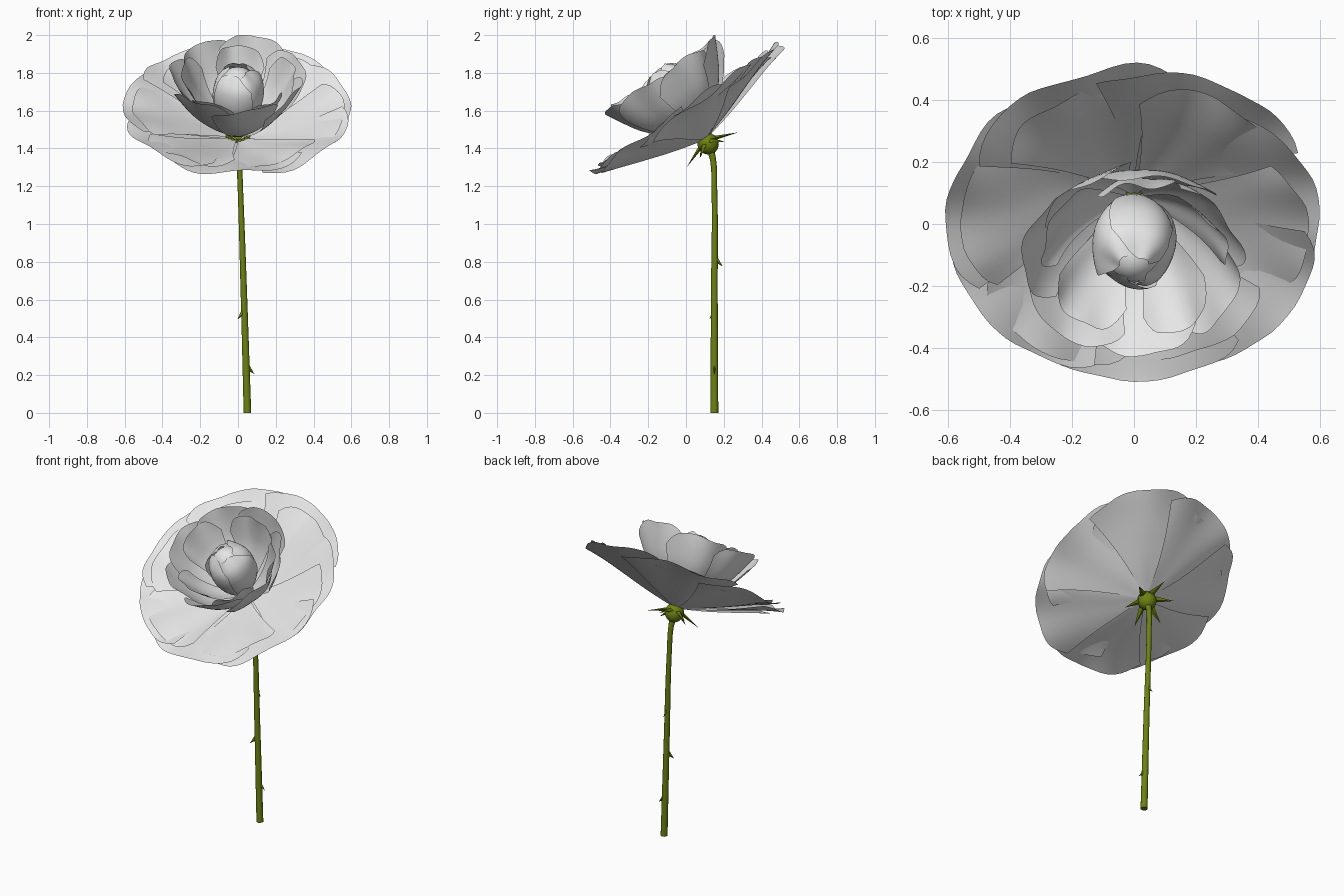
import bpy, bmesh, math, random
from mathutils import Matrix, Vector

random.seed(4)
cube = bpy.data.objects.get("Cube")
if cube:
    bpy.data.objects.remove(cube)

# Flower frame: local z runs along the tilted bloom axis
BLOOM = Matrix.Translation((0, 0.1, 1.45)) @ Matrix.Rotation(math.radians(34), 4, 'X')


def material(name, rgb):
    mat = bpy.data.materials.new(name)
    mat.use_nodes = True
    mat.diffuse_color = (*rgb, 1)
    mat.node_tree.nodes["Principled BSDF"].inputs["Base Color"].default_value = (*rgb, 1)
    return mat


PETAL = material("petal_white", (0.8, 0.8, 0.8))
GREEN = material("stem_green", (0.15, 0.22, 0.006))


def finish(name, bm, mat, matrix=None, smooth=True):
    if matrix:
        bm.transform(matrix)
    mesh = bpy.data.meshes.new(name)
    bm.to_mesh(mesh)
    bm.free()
    mesh.materials.append(mat)
    for face in mesh.polygons:
        face.use_smooth = smooth
    obj = bpy.data.objects.new(name, mesh)
    bpy.context.collection.objects.link(obj)
    return obj


def along(profile, t):
    """Smooth point on a (radius, height) profile, t from 0 to 1."""
    n = len(profile) - 1
    i = min(int(t * n), n - 1)
    f = t * n - i
    p0, p1, p2, p3 = (Vector(profile[min(max(k, 0), n)]) for k in range(i - 1, i + 3))
    return (p1 * 2 + (p2 - p0) * f + (p0 * 2 - p1 * 5 + p2 * 4 - p3) * f * f
            + (p1 * 3 - p0 - p2 * 3 + p3) * f ** 3) / 2


def petal(name, profile, azimuth, half, normal, size=1, lift=0.02, ruffle=0.012, trim=0.15, base=0.8):
    """A curved sheet that wraps part of the way round the bloom axis."""
    cols, rows = 20, 14
    phase = random.uniform(0, 6)
    bm = bmesh.new()
    grid = []
    for j in range(rows + 1):
        v = j / rows
        line = []
        for i in range(cols + 1):
            u = 2 * i / cols - 1
            edge = 1 - trim * abs(u) ** 3 + 0.013 * math.sin(9 * u + phase)
            r, h = along(profile, min(v * edge, 1)) * size
            wave = lift * u * v + ruffle * v ** 4 * math.sin(6 * u + phase * 2)
            wave += 0.006 * v * math.cos(4 * u + phase)
            r += normal[0] * wave
            h += normal[1] * wave
            a = azimuth + u * half * (base + (1 - base) * v)
            line.append(bm.verts.new((r * math.cos(a), r * math.sin(a), h)))
        grid.append(line)
    for lo, hi in zip(grid, grid[1:]):
        for i in range(cols):
            bm.faces.new((lo[i], lo[i + 1], hi[i + 1], hi[i]))
    return finish(name, bm, PETAL, BLOOM)


def whorl(name, count, profile, half, normal, start=0, sizes=(1, 1), **shape):
    for k in range(count):
        petal(f"{name}_{k + 1}", profile, math.radians(start) + k * math.tau / count,
              math.radians(half), normal, size=random.uniform(*sizes), **shape)


# Wide open outer petals, two overlapping rings
outer = [(0.02, 0.0), (0.18, 0.045), (0.34, 0.1), (0.48, 0.15), (0.61, 0.19)]
whorl("outer_petal", 7, outer, 38, (-0.3, 0.95), start=-90, sizes=(0.98, 1.02), lift=0.025, trim=0.1)
upper = [(r, h + 0.02) for r, h in outer]
whorl("upper_outer_petal", 6, upper, 33, (-0.3, 0.95), start=-65, sizes=(0.86, 0.94), lift=0.02)

# Cup of inner petals
cup = [(0.035, 0.035), (0.16, 0.13), (0.255, 0.23), (0.315, 0.33), (0.36, 0.425)]
whorl("cup_petal", 7, cup, 36, (-0.8, 0.6), start=-80, sizes=(0.95, 1.0), trim=0.22, ruffle=0.008)
tight_cup = [(r * 0.9, h + 0.012) for r, h in cup]
whorl("inner_cup_petal", 5, tight_cup, 30, (-0.8, 0.6), start=-54, sizes=(0.9, 0.96), trim=0.25, ruffle=0.008)

# Closed bud: rounded core wrapped in overlapping petals
bud = [(0.02, 0.05), (0.085, 0.13), (0.125, 0.22), (0.136, 0.3), (0.115, 0.385), (0.05, 0.445)]
whorl("bud_petal", 4, bud, 62, (1, 0.1), start=-120, sizes=(0.97, 1.01), lift=0.012,
      ruffle=0.003, trim=0.22, base=1)
bm = bmesh.new()
bmesh.ops.create_uvsphere(bm, u_segments=20, v_segments=12, radius=1)
bm.transform(Matrix.Translation((0, 0, 0.28)) @ Matrix.Diagonal((0.115, 0.115, 0.165, 1)))
finish("bud_core", bm, PETAL, BLOOM)

# Ring of stamens round the base of the bud
bm = bmesh.new()
for k in range(18):
    a = k * math.tau / 18
    spot = Vector((0.058 * math.cos(a), 0.058 * math.sin(a), 0.028))
    bmesh.ops.create_icosphere(bm, subdivisions=1, radius=0.012, matrix=Matrix.Translation(spot))
finish("stamens", bm, GREEN, BLOOM)

# Calyx bulb under the petals
bm = bmesh.new()
bmesh.ops.create_uvsphere(bm, u_segments=14, v_segments=10, radius=1)
bm.transform(Matrix.Translation((0, 0, -0.03)) @ Matrix.Diagonal((0.056, 0.056, 0.058, 1)))
finish("calyx", bm, GREEN, BLOOM)


def spike(name, root, tip, width, thick, matrix=None):
    """Tapered four-sided spike from root to tip."""
    root, tip = Vector(root), Vector(tip)
    way = tip - root
    bm = bmesh.new()
    bmesh.ops.create_cone(bm, cap_ends=True, segments=4, radius1=1, radius2=0, depth=way.length)
    bm.transform(Matrix.Translation((root + tip) / 2) @ way.to_track_quat('Z', 'Y').to_matrix().to_4x4()
                 @ Matrix.Diagonal((width, thick, 1, 1)))
    finish(name, bm, GREEN, matrix, smooth=False)


# Sepals spread out and back from the calyx
for k in range(6):
    a = math.radians(-90 + 60 * k)
    c, s = math.cos(a), math.sin(a)
    reach = random.uniform(0.145, 0.175)
    spike(f"sepal_{k + 1}", (0.035 * c, 0.035 * s, -0.02), (reach * c, reach * s, -0.07),
          0.024, 0.012, BLOOM)

# Stem, slightly leaning, bending forward at the top
curve = bpy.data.curves.new("stem", 'CURVE')
curve.dimensions = '3D'
curve.bevel_depth = 1
curve.bevel_resolution = 3
curve.use_fill_caps = True
path = [((0.05, 0.15, 0), 0.021), ((0.032, 0.15, 0.6), 0.018), ((0.012, 0.15, 1.2), 0.015),
        ((0.006, 0.143, 1.34), 0.016), ((0.0, 0.12, 1.42), 0.022)]
spline = curve.splines.new('BEZIER')
spline.bezier_points.add(len(path) - 1)
for point, (spot, radius) in zip(spline.bezier_points, path):
    point.co = spot
    point.radius = radius
    point.handle_left_type = point.handle_right_type = 'AUTO'
curve.materials.append(GREEN)
bpy.context.collection.objects.link(bpy.data.objects.new("stem", curve))

# Thorns
for k, (z, angle) in enumerate([(0.24, 0), (0.53, 215), (0.81, 90)]):
    c, s = math.cos(math.radians(angle)), math.sin(math.radians(angle))
    x = 0.05 - 0.031 * z
    spike(f"thorn_{k + 1}", (x + 0.01 * c, 0.15 + 0.01 * s, z),
          (x + 0.045 * c, 0.15 + 0.045 * s, z - 0.035), 0.008, 0.014)
